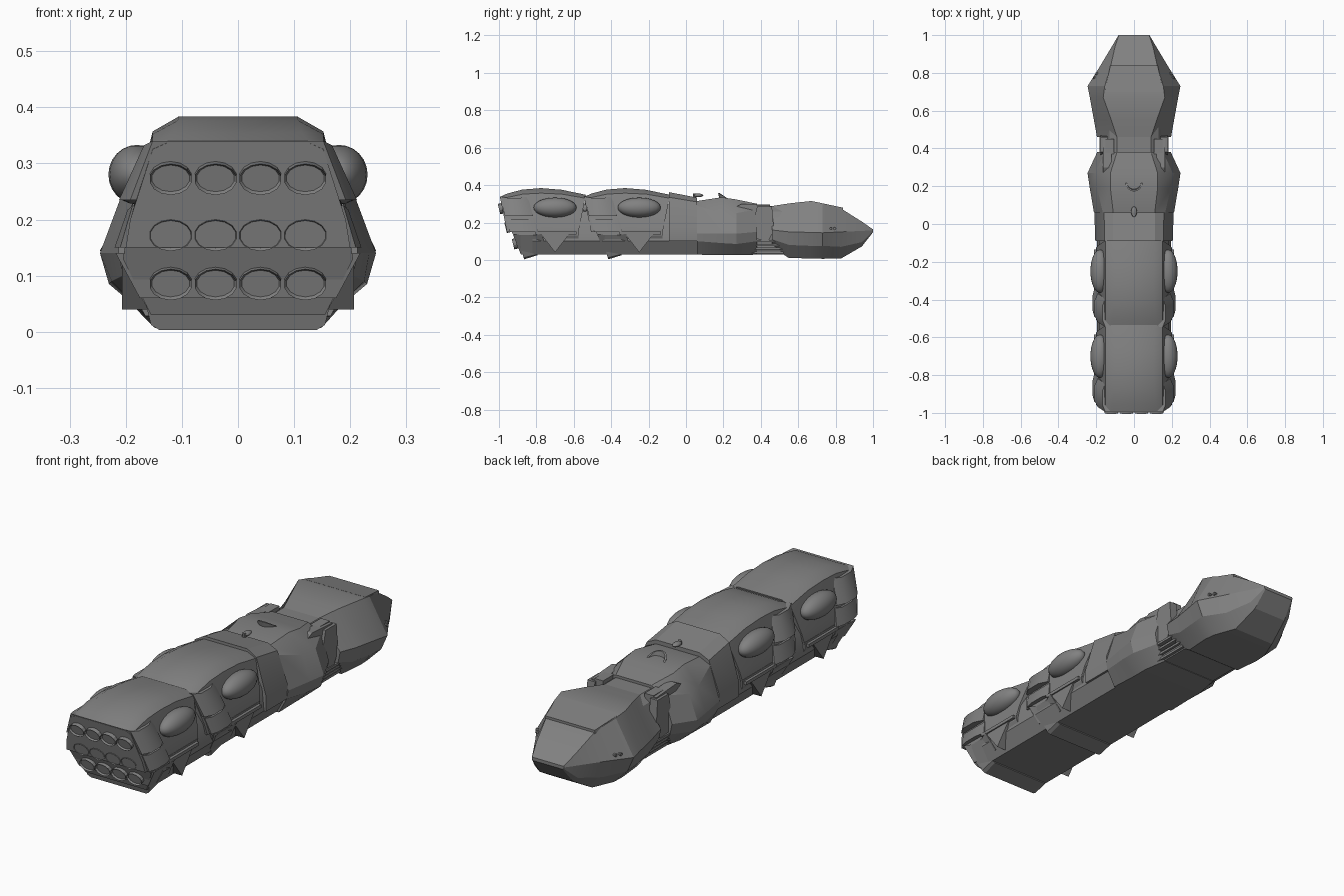
import bpy, bmesh, math
from mathutils import Matrix, Vector

cube = bpy.data.objects.get("Cube")
if cube:
    bpy.data.objects.remove(cube)

grey = bpy.data.materials.new("hull grey")
grey.use_nodes = True
grey.diffuse_color = (0.22, 0.22, 0.22, 1)
grey.node_tree.nodes["Principled BSDF"].inputs["Base Color"].default_value = (0.22, 0.22, 0.22, 1)


def finish(name, bm, angle=25):
    bmesh.ops.recalc_face_normals(bm, faces=bm.faces[:])
    mesh = bpy.data.meshes.new(name)
    bm.to_mesh(mesh)
    bm.free()
    mesh.materials.append(grey)
    ob = bpy.data.objects.new(name, mesh)
    bpy.context.collection.objects.link(ob)
    bpy.ops.object.select_all(action='DESELECT')
    bpy.context.view_layer.objects.active = ob
    ob.select_set(True)
    bpy.ops.object.shade_smooth_by_angle(angle=math.radians(angle))
    return ob


def loft(name, rings, angle=25):
    """Rings are (y, shear, half profile of x/z points); each is mirrored in x."""
    bm = bmesh.new()
    loops = []
    for y, shear, half in rings:
        full = half + [(-x, z) for x, z in reversed(half)]
        top = half[0][1]
        loops.append([bm.verts.new((x, y + shear * (top - z), z)) for x, z in full])
    n = len(loops[0])
    for a, b in zip(loops, loops[1:]):
        for i in range(n):
            j = (i + 1) % n
            bm.faces.new((a[i], a[j], b[j], b[i]))
    bm.faces.new(loops[0])
    bm.faces.new(loops[-1])
    return finish(name, bm, angle)


def side_plates(name, outline, x0, x1):
    """Extrude a y/z outline between two x values on both sides."""
    bm = bmesh.new()
    for s in (-1, 1):
        a = [bm.verts.new((s * x0, y, z)) for y, z in outline]
        b = [bm.verts.new((s * x1, y, z)) for y, z in outline]
        bm.faces.new(a)
        bm.faces.new(b)
        for i in range(len(a)):
            j = (i + 1) % len(a)
            bm.faces.new((a[i], a[j], b[j], b[i]))
    return finish(name, bm)


def rect(y0, y1, z0, z1):
    return [(y0, z0), (y1, z0), (y1, z1), (y0, z1)]


def ellipsoids(name, centre, size):
    bm = bmesh.new()
    for s in (-1, 1):
        m = Matrix.Translation((s * centre[0], centre[1], centre[2])) @ Matrix.Diagonal((*size, 1))
        bmesh.ops.create_uvsphere(bm, u_segments=20, v_segments=12, radius=1, matrix=m)
    return finish(name, bm, 40)


def nozzle_row(name, y, z):
    """Four oval nozzles with sunken faces, tipped like the bank behind them."""
    bm = bmesh.new()
    tip = Matrix.Rotation(math.radians(104), 4, 'X')
    for x in (-0.12, -0.04, 0.04, 0.12):
        m = Matrix.Translation((x, y, z)) @ tip @ Matrix.Diagonal((1, 0.75, 1, 1))
        bmesh.ops.create_cone(bm, cap_ends=True, segments=14, radius1=0.038,
                              radius2=0.038, depth=0.034, matrix=m)
    bm.normal_update()
    ends = [f for f in bm.faces if len(f.verts) > 4 and f.normal.y < 0]
    bmesh.ops.inset_individual(bm, faces=ends, thickness=0.004, depth=-0.008)
    return finish(name, bm)


def engine_module(label, y, nozzles):
    # Arched armour shell with a slanted end
    side = lambda w, top, edge, low: [(w, top), (0.152, edge), (0.192, 0.20), (0.2, low)]
    loft(label + "_shell", [
        (y, 0.2, side(0.125, 0.337, 0.325, 0.15)),
        (y + 0.04, 0.2, side(0.115, 0.355, 0.335, 0.15)),
        (y + 0.12, 0.15, side(0.108, 0.376, 0.352, 0.15)),
        (y + 0.22, 0, side(0.105, 0.384, 0.357, 0.15)),
        (y + 0.33, 0, side(0.105, 0.375, 0.352, 0.15)),
        (y + 0.46, -0.2, side(0.11, 0.348, 0.33, 0.15))], 30)
    # Lower belly of the module
    loft(label + "_belly", [
        (y + 0.06, 0.4, [(0.2, 0.16), (0.205, 0.13), (0.155, 0.03)]),
        (y + 0.42, 0, [(0.2, 0.16), (0.2, 0.13), (0.155, 0.03)])])
    # Stepped engine banks
    banks = [("upper", 0, 0.34, 0.235, 0.152, 0.192, 0.212),
             ("middle", 0.035, 0.225, 0.15, 0.188, 0.21, 0.22),
             ("lower", 0.075, 0.14, 0.06, 0.218, 0.175, 0.205)]
    for part, back, top, low, wt, wl, wide in banks:
        grow = wide / max(wt, wl)
        inner = [(wt, top), (wl, low)]
        outer = [(wt * grow, top - 0.008), (wl * grow, low)]
        loft(f"{label}_{part}_bank", [
            (y + back, 0.25, inner), (y + back + 0.04, 0.25, outer),
            (y + back + 0.11, 0.25, outer), (y + back + 0.15, 0.25, inner)])
        if nozzles:
            nozzle_row(f"{label}_{part}_nozzles", y + back + 0.012, (top + low) / 2 - 0.012)
    loft(label + "_bottom_lip", [
        (y + 0.115, 0.3, [(0.165, 0.052), (0.155, 0.012), (0.14, 0.003)]),
        (y + 0.20, 0, [(0.165, 0.052), (0.155, 0.03), (0.14, 0.025)])])
    # Side blisters and wedge panels
    ellipsoids(label + "_blisters", (0.18, y + 0.295, 0.28), (0.051, 0.115, 0.053))
    side_plates(label + "_wedges",
                [(y + 0.21, 0.15), (y + 0.38, 0.15), (y + 0.295, 0.04)], 0.15, 0.207)
    side_plates(label + "_side_rails", rect(y + 0.19, y + 0.41, 0.137, 0.152), 0.15, 0.213)


engine_module("rear_module", -0.995, True)
engine_module("forward_module", -0.545, True)

# Spine running under and between the modules
loft("spine", [(y, 0, [(0.13, 0.30), (0.185, 0.2), (0.195, 0.10), (0.155, 0.03)])
               for y in (-0.82, 0.1)])
loft("keel", [(y, 0, [(0.15, 0.11), (0.155, 0.06), (0.14, 0.03)]) for y in (0.0, 0.56)])
for i in range(4):
    z = 0.035 + i * 0.02
    side_plates(f"keel_rib_{i + 1}", rect(-0.14, 0.52, z, z + 0.011), 0.1, 0.155 + i * 0.009)

# Plain hull section ahead of the modules
loft("waist_hull", [
    (-0.09, 0, [(0.11, 0.362), (0.156, 0.335), (0.205, 0.17), (0.205, 0.10)]),
    (0.06, 0, [(0.11, 0.333), (0.158, 0.31), (0.21, 0.17), (0.205, 0.10)])])

# Faceted bridge section
loft("bridge_hull", [
    (0.06, 0, [(0.11, 0.315), (0.165, 0.29), (0.212, 0.14), (0.205, 0.10), (0.165, 0.028)]),
    (0.19, 0, [(0.125, 0.335), (0.195, 0.25), (0.234, 0.14), (0.225, 0.09), (0.16, 0.026)]),
    (0.27, 0, [(0.125, 0.323), (0.205, 0.25), (0.246, 0.14), (0.23, 0.085), (0.16, 0.026)]),
    (0.38, 0, [(0.09, 0.30), (0.155, 0.27), (0.195, 0.15), (0.185, 0.10), (0.14, 0.028)])])

# Neck and its clamps
loft("neck", [(y, 0, [(0.09, 0.288), (0.13, 0.26), (0.165, 0.17), (0.15, 0.07)])
              for y in (0.34, 0.52)])
side_plates("neck_clamps", [(0.34, 0.12), (0.44, 0.10), (0.47, 0.16), (0.46, 0.285),
                            (0.38, 0.285)], 0.14, 0.178)
side_plates("clamp_caps", rect(0.37, 0.45, 0.22, 0.295), 0.105, 0.15)
side_plates("clamp_braces", [(0.26, 0.28), (0.39, 0.25), (0.45, 0.25), (0.45, 0.29),
                             (0.3, 0.3)], 0.12, 0.165)

# Faceted nose
loft("nose", [
    (0.46, 0, [(0.09, 0.288), (0.196, 0.16), (0.185, 0.11), (0.14, 0.07)]),
    (0.55, 0, [(0.12, 0.302), (0.212, 0.15), (0.195, 0.08), (0.14, 0.01)]),
    (0.67, 0, [(0.163, 0.315), (0.234, 0.147), (0.21, 0.075), (0.15, 0.008)]),
    (0.73, 0, [(0.155, 0.302), (0.246, 0.145), (0.215, 0.075), (0.145, 0.006)]),
    (0.83, 0, [(0.125, 0.274), (0.183, 0.15), (0.16, 0.07), (0.105, 0.008)]),
    (0.94, 0, [(0.10, 0.205), (0.117, 0.155), (0.11, 0.095), (0.085, 0.072)]),
    (1.0, 0, [(0.08, 0.163), (0.082, 0.158), (0.08, 0.152), (0.075, 0.148)])], 20)
loft("nose_brow", [(0.70, 0, [(0.155, 0.309), (0.157, 0.295)]),
                   (0.84, 0, [(0.125, 0.279), (0.127, 0.262)])])

# Paired sensor ports on the nose sides
ports = bmesh.new()
for s in (-1, 1):
    for y in (0.775, 0.795):
        x = 0.246 - (y - 0.73) * 0.63 - 0.012
        bmesh.ops.create_cone(ports, cap_ends=True, segments=8, radius1=0.007, radius2=0.007,
                              depth=0.02, matrix=Matrix.Translation((s * x, y, 0.168))
                              @ Matrix.Rotation(math.pi / 2, 4, 'Y'))
finish("sensor_ports", ports)

# Antenna knob on a short stalk
knob = bmesh.new()
bmesh.ops.create_cone(knob, cap_ends=True, segments=8, radius1=0.01, radius2=0.008, depth=0.04,
                      matrix=Matrix.Translation((0, 0.045, 0.335)))
bmesh.ops.create_uvsphere(knob, u_segments=12, v_segments=8, radius=1,
                          matrix=Matrix.Translation((0, 0.065, 0.345))
                          @ Matrix.Diagonal((0.016, 0.028, 0.01, 1)))
finish("antenna_knob", knob, 40)

# Curved crescent fin on the bridge roof
fin = bmesh.new()
previous = None
for i in range(9):
    a = math.pi * (1 + i / 8)
    out = Vector((math.cos(a), math.sin(a), 0))
    foot = Vector((0, 0.225, 0.32))
    lift = Vector((0, -0.008, 0.012 + 0.025 * abs(math.sin(a))))
    edge = [fin.verts.new(p) for p in (foot + out * 0.045, foot + out * 0.045 + lift,
                                       foot + out * 0.037 + lift, foot + out * 0.037)]
    if previous:
        for k in range(4):
            n = (k + 1) % 4
            fin.faces.new((previous[k], previous[n], edge[n], edge[k]))
    else:
        fin.faces.new(edge)
    previous = edge
fin.faces.new(previous)
finish("crescent_fin", fin, 40)
